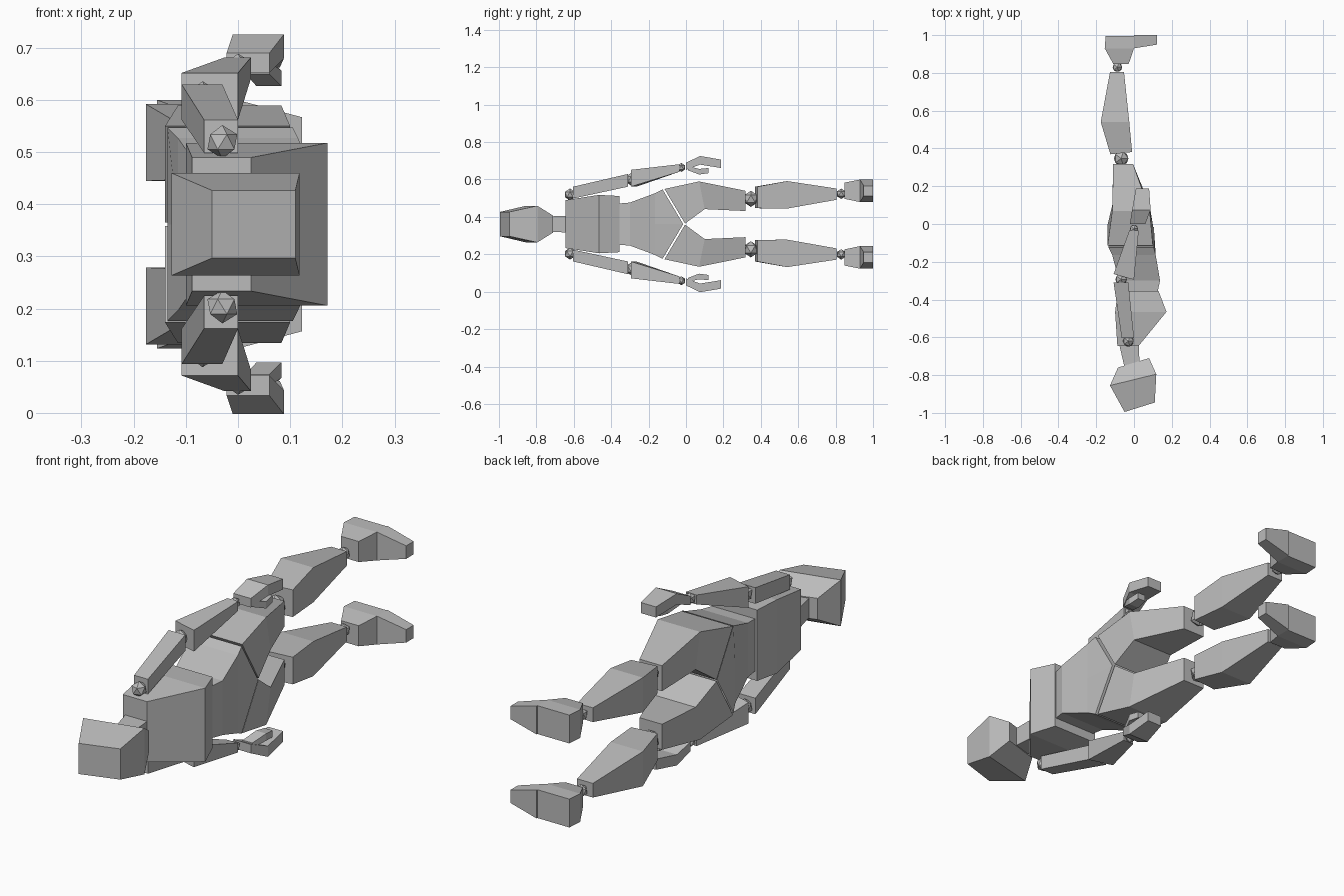
import bpy, bmesh
from mathutils import Vector

cube = bpy.data.objects.get("Cube")
if cube:
    bpy.data.objects.remove(cube, do_unlink=True)

MIDLINE = 0.3615  # height of the body's mirror plane

grey = bpy.data.materials.new("plain grey")
grey.use_nodes = True
grey.diffuse_color = (0.5, 0.5, 0.5, 1)
grey.node_tree.nodes["Principled BSDF"].inputs["Base Color"].default_value = grey.diffuse_color


def ring(y, back, front, outer, inner=None, tilt=0, slant=0):
    """Four corners of a cross-section; sideways distances start at the midline."""
    inner = -outer if inner is None else inner
    return [Vector((back, y - tilt + slant, inner)), Vector((front, y + tilt + slant, inner)),
            Vector((front, y + tilt - slant, outer)), Vector((back, y - tilt - slant, outer))]


def finish(name, bm, side):
    for v in bm.verts:
        v.co.z = MIDLINE + side * v.co.z
    bmesh.ops.recalc_face_normals(bm, faces=bm.faces)
    mesh = bpy.data.meshes.new(name)
    bm.to_mesh(mesh)
    bm.free()
    mesh.materials.append(grey)
    obj = bpy.data.objects.new(name, mesh)
    bpy.context.collection.objects.link(obj)
    return obj


def loft(name, rings, side=1):
    bm = bmesh.new()
    loops = [[bm.verts.new(p) for p in r] for r in rings]
    for a, b in zip(loops, loops[1:]):
        for i in range(len(a)):
            j = (i + 1) % len(a)
            bm.faces.new((a[i], a[j], b[j], b[i]))
    bm.faces.new(loops[0])
    bm.faces.new(loops[-1])
    return finish(name, bm, side)


def joint(name, centre, radius, side):
    bm = bmesh.new()
    bmesh.ops.create_icosphere(bm, subdivisions=1, radius=radius)
    bmesh.ops.translate(bm, verts=bm.verts, vec=centre)
    return finish(name, bm, side)


# Head and neck
loft("head", [
    ring(y=-.97, back=-.05, front=.11, outer=.065, tilt=.025),
    ring(y=-.825, back=-.127, front=.118, outer=.098, tilt=.03),
    ring(y=-.735, back=-.085, front=.08, outer=.045, tilt=.025)])
loft("neck", [
    ring(y=-.76, back=-.05, front=.03, outer=.04),
    ring(y=-.63, back=-.08, front=.025, outer=.045)])

# Torso
loft("chest", [
    ring(y=-.645, back=-.088, front=.025, outer=.128),
    ring(y=-.465, back=-.1, front=.172, outer=.156),
    ring(y=-.355, back=-.085, front=.13, outer=.15)])
loft("waist", [
    ring(y=-.36, back=-.075, front=.125, outer=.11),
    ring(y=-.3, back=-.08, front=.138, outer=.115),
    ring(y=-.165, back=-.115, front=.115, outer=.165)])


def pelvis_row(y, back, front, width, drop):
    return [Vector((x, y + (drop if z == 0 else 0), z * width))
            for x, zs in ((back, (-1, 0, 1)), (front, (1, 0, -1))) for z in zs]


loft("pelvis", [
    pelvis_row(y=-.165, back=-.115, front=.115, width=.165, drop=0),
    pelvis_row(y=-.125, back=-.135, front=.105, width=.185, drop=.11)])

for label, side in (("left", 1), ("right", -1)):
    # Leg
    loft(label + "_thigh", [
        ring(y=-.06, back=-.14, front=.1, outer=.188, inner=.003, slant=.055),
        ring(y=.085, back=-.115, front=.083, outer=.228, inner=.08, slant=.015),
        ring(y=.318, back=-.11, front=-.005, outer=.178, inner=.07)], side)
    joint(label + "_knee", (-.068, .347, .135), .043, side)
    loft(label + "_shin", [
        ring(y=.375, back=-.125, front=-.01, outer=.2, inner=.085, tilt=.006),
        ring(y=.54, back=-.176, front=-.025, outer=.23, inner=.083),
        ring(y=.805, back=-.127, front=-.053, outer=.19, inner=.13)], side)
    joint(label + "_ankle", (-.088, .83, .162), .028, side)
    loft(label + "_heel", [
        ring(y=.848, back=-.11, front=-.028, outer=.222, inner=.135),
        ring(y=.93, back=-.155, front=0, outer=.238, inner=.118),
        ring(y=.995, back=-.15, front=0, outer=.238, inner=.118)], side)
    # The toes reach forward from the instep
    loft(label + "_toes", [
        [Vector((x, y, z)) for y, z in ((bridge, low), (1, low), (1, high), (bridge, high))]
        for x, bridge, low, high in ((0, .93, .118, .238), (.123, .95, .15, .205))], side)

    # Arm
    joint(label + "_shoulder", (-.03, -.62, .158), .032, side)
    loft(label + "_upper_arm", [
        ring(y=-.603, back=-.065, front=0, outer=.2, inner=.137),
        ring(y=-.31, back=-.108, front=-.03, outer=.268, inner=.2)], side)
    joint(label + "_elbow", (-.068, -.293, .24), .034, side)
    loft(label + "_forearm", [
        ring(y=-.28, back=-.108, front=0, outer=.29, inner=.2, tilt=-.015),
        ring(y=-.035, back=-.025, front=.025, outer=.32, inner=.28)], side)
    joint(label + "_wrist", (0, -.025, .303), .024, side)
    loft(label + "_hand", [
        ring(y=0, back=-.022, front=.06, outer=.328, inner=.29),
        ring(y=.075, back=-.01, front=.088, outer=.364, inner=.318),
        ring(y=.187, back=.01, front=.08, outer=.345, inner=.3)], side)
    loft(label + "_thumb", [
        ring(y=.01, back=.015, front=.06, outer=.31, inner=.288),
        ring(y=.07, back=.035, front=.083, outer=.295, inner=.265),
        ring(y=.12, back=.04, front=.078, outer=.3, inner=.272)], side)
